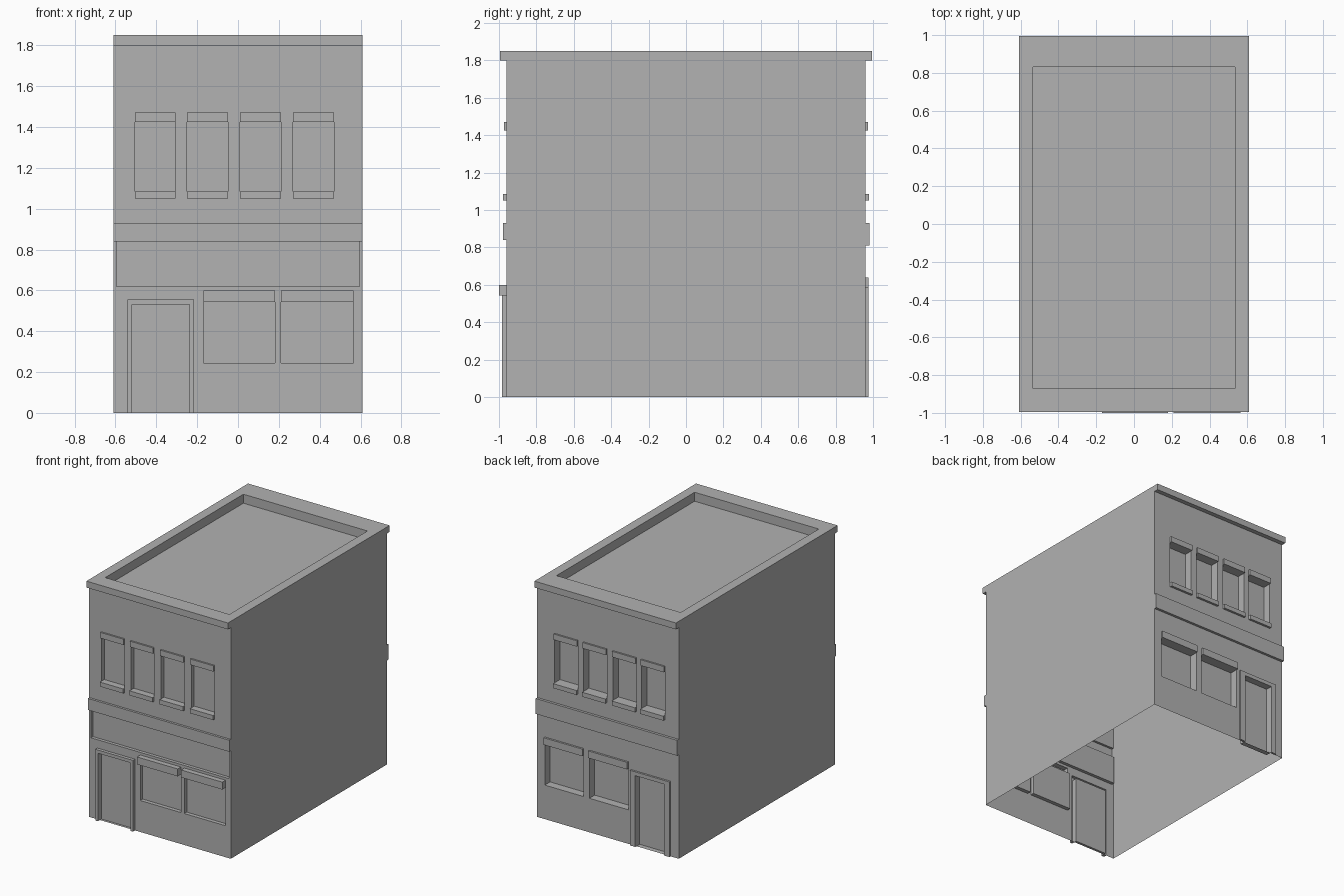
import bpy
import bmesh
from mathutils import Vector

cube = bpy.data.objects.get("Cube")
if cube:
    bpy.data.objects.remove(cube, do_unlink=True)

HALF_W, WALL_Y, TOP = 0.61, 0.96, 1.85
DECK_Z = 1.78

grey = bpy.data.materials.new("plain_grey")
grey.use_nodes = True
grey.diffuse_color = (0.445, 0.445, 0.445, 1)
grey.node_tree.nodes["Principled BSDF"].inputs["Base Color"].default_value = grey.diffuse_color


def quad(bm, points, outward):
    """Add a flat face whose normal points along outward."""
    face = bm.faces.new([bm.verts.new(p) for p in points])
    face.normal_update()
    if face.normal.dot(Vector(outward)) < 0:
        face.normal_flip()


def finish(bm, name):
    bmesh.ops.remove_doubles(bm, verts=bm.verts, dist=0.0001)
    mesh = bpy.data.meshes.new(name)
    bm.to_mesh(mesh)
    bm.free()
    mesh.materials.append(grey)
    obj = bpy.data.objects.new(name, mesh)
    bpy.context.collection.objects.link(obj)
    return obj


def facade(name, side, reliefs):
    """Stepped wall sheet; each relief is x0, x1, z0, z1, depth, later ones win."""
    xs = sorted({-HALF_W, HALF_W} | {v for r in reliefs for v in r[:2]})
    zs = sorted({0, TOP} | {v for r in reliefs for v in r[2:4]})

    def depth(i, k):
        if not (0 <= i < len(xs) - 1 and 0 <= k < len(zs) - 1):
            return 0
        x, z = (xs[i] + xs[i + 1]) / 2, (zs[k] + zs[k + 1]) / 2
        hits = [d for x0, x1, z0, z1, d in reliefs if x0 < x < x1 and z0 < z < z1]
        return hits[-1] if hits else 0

    bm = bmesh.new()
    for i in range(len(xs)):
        for k in range(len(zs)):
            d = depth(i, k)
            y = side * (WALL_Y + d)
            x, z = xs[i], zs[k]
            if i < len(xs) - 1 and k < len(zs) - 1:
                x1, z1 = xs[i + 1], zs[k + 1]
                quad(bm, [(x, y, z), (x1, y, z), (x1, y, z1), (x, y, z1)], (0, side, 0))
            # Reveals between neighbouring depths
            left, below = depth(i - 1, k), depth(i, k - 1)
            if left != d and k < len(zs) - 1:
                yl, z1 = side * (WALL_Y + left), zs[k + 1]
                quad(bm, [(x, y, z), (x, yl, z), (x, yl, z1), (x, y, z1)],
                     (-1 if d > left else 1, 0, 0))
            if below != d and i < len(xs) - 1:
                yb, x1 = side * (WALL_Y + below), xs[i + 1]
                quad(bm, [(x, y, z), (x, yb, z), (x1, yb, z), (x1, y, z)],
                     (0, 0, -1 if d > below else 1))
    return finish(bm, name)


def window(x0, x1, z0, z1, recess, lintel_h, lintel_d, sill_h=0, sill_d=0):
    parts = [(x0, x1, z0, z1, -recess), (x0, x1, z1 - lintel_h, z1, lintel_d)]
    if sill_h:
        parts.append((x0, x1, z0, z0 + sill_h, sill_d))
    return parts


def door(x0, x1, height, jamb, rail, frame_d, recess):
    return [(x0, x1, 0, height, frame_d),
            (x0 + jamb, x1 - jamb, 0, height - rail, -recess)]


def upper_row(starts, recess):
    return [p for x in starts
            for p in window(x, x + 0.2, 1.05, 1.47, recess, 0.045, 0.013, 0.035, 0.018)]


cornice = (-HALF_W, HALF_W, 1.8, TOP, 0.035)

# Front: cornice, belt course, recessed sign panel, windows and door
front = [cornice, (-HALF_W, HALF_W, 0.84, 0.93, 0.018), (-0.595, 0.595, 0.62, 0.84, -0.025)]
front += upper_row((-0.505, -0.25, 0.01, 0.27), 0.035)
for x0, x1 in ((-0.17, 0.18), (0.21, 0.565)):
    front += window(x0, x1, 0.245, 0.6, 0.03, 0.058, 0.04)
front += door(-0.54, -0.215, 0.555, 0.022, 0.025, 0.025, 0.02)
facade("front_facade", -1, front)

# Back: cornice, belt course, deeper windows and door
back = [cornice, (-HALF_W, HALF_W, 0.81, 0.93, 0.02)]
back += upper_row((-0.49, -0.245, 0.01, 0.26), 0.065)
for x0, x1 in ((-0.175, 0.16), (0.21, 0.545)):
    back += window(x0, x1, 0.265, 0.64, 0.065, 0.055, 0.015)
back += door(-0.54, -0.2, 0.585, 0.045, 0.03, 0.015, 0.04)
facade("back_facade", 1, back)

# Plain side walls, open underneath
bm = bmesh.new()
for s in (-1, 1):
    x = s * HALF_W
    quad(bm, [(x, -WALL_Y, 0), (x, WALL_Y, 0), (x, WALL_Y, TOP), (x, -WALL_Y, TOP)], (s, 0, 0))
finish(bm, "side_walls")

# Parapet ring with inner walls, and the sunken roof deck
outer = [(-HALF_W, -WALL_Y), (HALF_W, -WALL_Y), (HALF_W, WALL_Y), (-HALF_W, WALL_Y)]
inner = [(-0.535, -0.87), (0.535, -0.87), (0.535, 0.83), (-0.535, 0.83)]
bm = bmesh.new()
for n in range(4):
    m = (n + 1) % 4
    a, b, c, d = outer[n], outer[m], inner[m], inner[n]
    quad(bm, [(*p, TOP) for p in (a, b, c, d)], (0, 0, 1))
    quad(bm, [(*d, TOP), (*c, TOP), (*c, DECK_Z), (*d, DECK_Z)],
         (-(c[0] + d[0]), -(c[1] + d[1]), 0))
finish(bm, "roof_parapet")

bm = bmesh.new()
quad(bm, [(*p, DECK_Z) for p in inner], (0, 0, 1))
finish(bm, "roof_deck")
